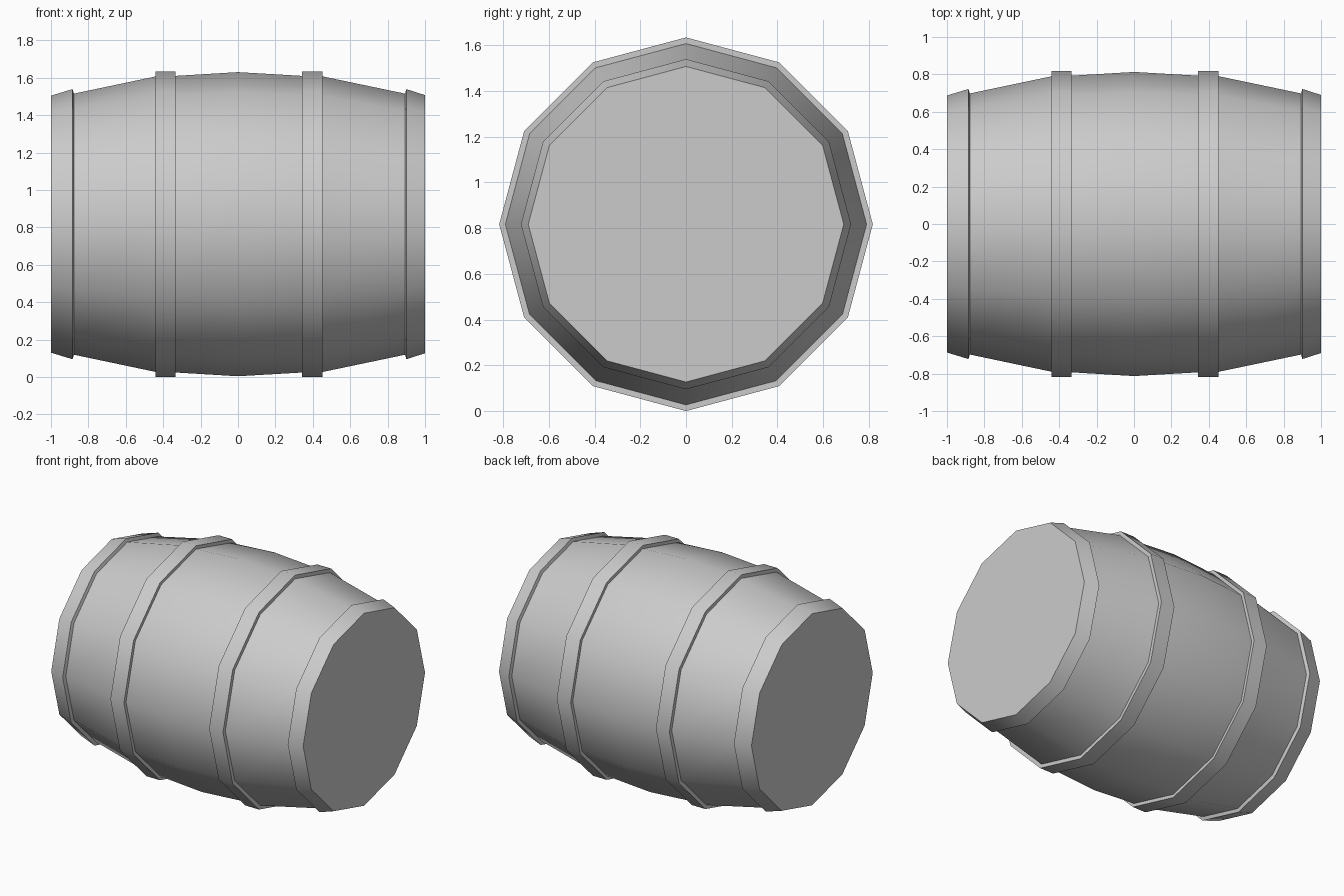
import bpy, bmesh
from math import sin, cos, tau, radians

if "Cube" in bpy.data.objects:
    bpy.data.objects.remove(bpy.data.objects["Cube"])

SIDES = 12
AXIS_Z = 0.817

# Side profile (x, radius): end hoop, bulging staves, raised hoops, end hoop
profile = [
    (-1.0, 0.687), (-0.885, 0.722), (-0.877, 0.698),
    (-0.44, 0.79), (-0.44, 0.817), (-0.333, 0.817), (-0.333, 0.793),
    (0.0, 0.813),
    (0.343, 0.793), (0.343, 0.817), (0.453, 0.817), (0.453, 0.79),
    (0.893, 0.698), (0.90, 0.722), (1.0, 0.69),
]


def lathe_x(name, points):
    """Revolve a profile around the lengthwise axis and cap both ends."""
    bm = bmesh.new()
    rings = [[bm.verts.new((x, r * sin(tau * i / SIDES), AXIS_Z + r * cos(tau * i / SIDES)))
              for i in range(SIDES)] for x, r in points]
    for a, b in zip(rings, rings[1:]):
        for i in range(SIDES):
            j = (i + 1) % SIDES
            bm.faces.new((a[i], a[j], b[j], b[i]))
    bm.faces.new(rings[0])
    bm.faces.new(rings[-1])
    bmesh.ops.recalc_face_normals(bm, faces=bm.faces)
    mesh = bpy.data.meshes.new(name)
    bm.to_mesh(mesh)
    bm.free()
    obj = bpy.data.objects.new(name, mesh)
    bpy.context.collection.objects.link(obj)
    return obj


# Barrel lying on its side, smooth around, crisp at hoops and heads
barrel = lathe_x("barrel", profile)
bpy.context.view_layer.objects.active = barrel
barrel.select_set(True)
bpy.ops.object.shade_smooth_by_angle(angle=radians(40))
